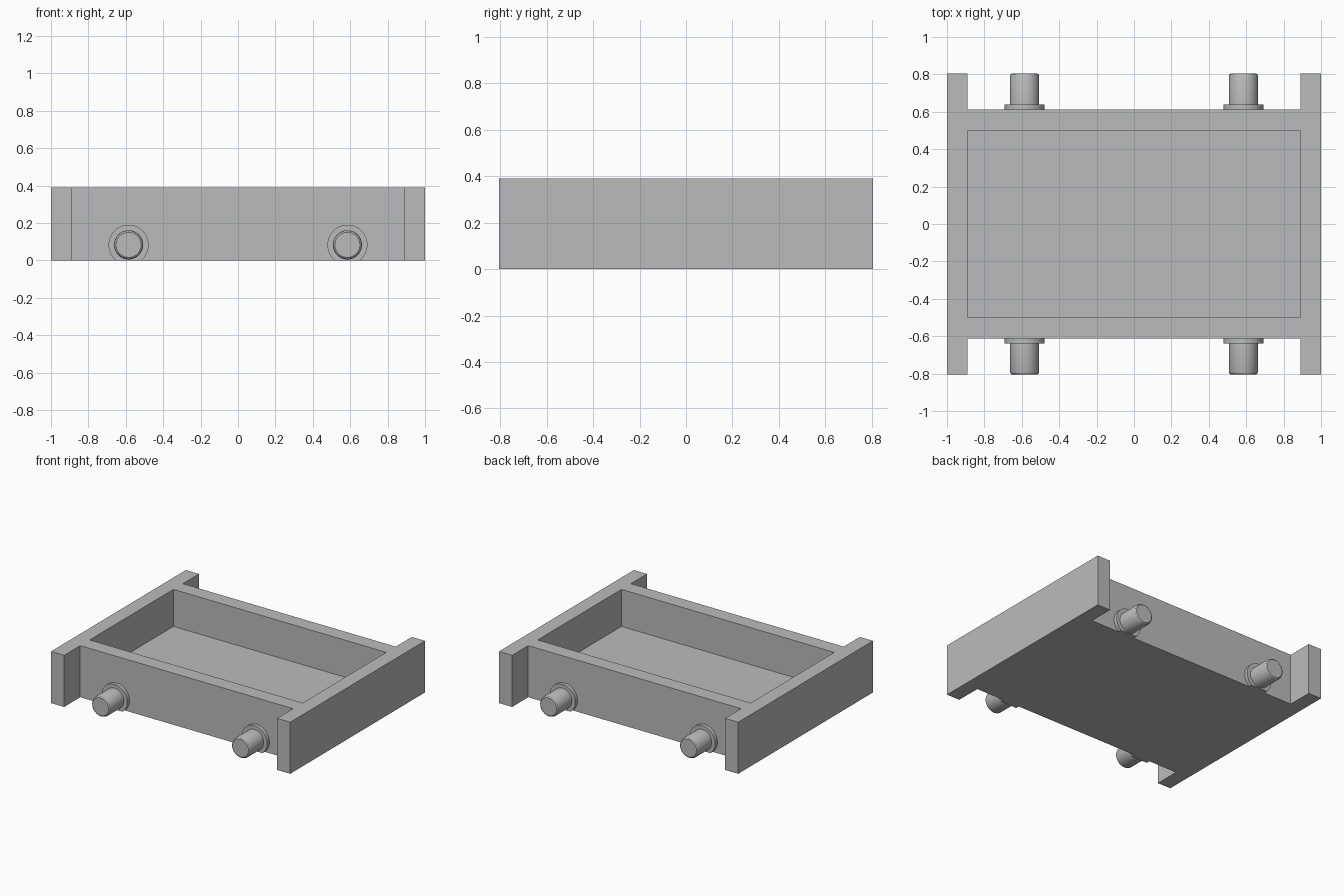
import bpy, bmesh, math
from mathutils import Matrix, Vector

if "Cube" in bpy.data.objects:
    bpy.data.objects.remove(bpy.data.objects["Cube"])

HEIGHT, FLOOR = 0.39, 0.11
grey = bpy.data.materials.new("light grey")
grey.diffuse_color = (0.5, 0.5, 0.5, 1)
grey.use_nodes = True
grey.node_tree.nodes["Principled BSDF"].inputs["Base Color"].default_value = grey.diffuse_color


def make_object(name, bm):
    bmesh.ops.recalc_face_normals(bm, faces=bm.faces[:])
    mesh = bpy.data.meshes.new(name)
    bm.to_mesh(mesh)
    bm.free()
    mesh.materials.append(grey)
    ob = bpy.data.objects.new(name, mesh)
    bpy.context.collection.objects.link(ob)
    return ob


def prism(name, outline, z0, z1):
    bm = bmesh.new()
    face = bm.faces.new([bm.verts.new((x, y, z0)) for x, y in outline])
    top = bmesh.ops.extrude_face_region(bm, geom=[face])["geom"]
    verts = [v for v in top if isinstance(v, bmesh.types.BMVert)]
    bmesh.ops.translate(bm, verts=verts, vec=(0, 0, z1 - z0))
    return make_object(name, bm)


# H-shaped tray body: side rails run past the front and back walls
quarter = [(1, 0.805), (0.89, 0.805), (0.89, 0.613)]
right_back = quarter
left_back = [(-x, y) for x, y in reversed(quarter)]
left_front = [(-x, -y) for x, y in quarter]
right_front = [(x, -y) for x, y in reversed(quarter)]
tray = prism("tray_body", right_back + left_back + left_front + right_front, 0, HEIGHT)

# Rectangular pocket cut from the top
pocket = prism("pocket_cutter", [(-0.89, -0.5), (0.89, -0.5), (0.89, 0.5), (-0.89, 0.5)], FLOOR, 0.6)
pocket.hide_render = True
pocket.hide_viewport = True
cut = tray.modifiers.new("pocket", "BOOLEAN")
cut.operation = "DIFFERENCE"
cut.solver = "EXACT"
cut.object = pocket


# Chamfered pegs with a collar, the collar trimmed flat at the base
def peg(name, x, side):
    profile = [(0, 0.60), (0.107, 0.60), (0.107, 0.64), (0.078, 0.64),
               (0.078, 0.79), (0.074, 0.80), (0.067, 0.805), (0, 0.805)]
    bm = bmesh.new()
    verts = [bm.verts.new((r, y, 0)) for r, y in profile]
    edges = [bm.edges.new(pair) for pair in zip(verts, verts[1:])]
    bmesh.ops.spin(bm, geom=verts + edges, cent=(0, 0, 0), axis=(0, 1, 0),
                   angle=math.tau, steps=48, use_merge=True)
    bmesh.ops.remove_doubles(bm, verts=bm.verts[:], dist=1e-5)
    turn = Matrix.Rotation(0 if side > 0 else math.pi, 4, "Z")
    bm.transform(Matrix.Translation((x, 0, 0.083)) @ turn)
    geom = bm.verts[:] + bm.edges[:] + bm.faces[:]
    trimmed = bmesh.ops.bisect_plane(bm, geom=geom, plane_co=Vector((0, 0, 0)),
                                     plane_no=Vector((0, 0, -1)), clear_outer=True)
    rim = [e for e in trimmed["geom_cut"] if isinstance(e, bmesh.types.BMEdge)]
    bmesh.ops.holes_fill(bm, edges=rim)
    ob = make_object(name, bm)
    bpy.ops.object.select_all(action="DESELECT")
    ob.select_set(True)
    bpy.context.view_layer.objects.active = ob
    bpy.ops.object.shade_smooth_by_angle(angle=math.radians(25))


for side, label in ((-1, "front"), (1, "back")):
    for x, hand in ((-0.585, "left"), (0.585, "right")):
        peg(f"{label}_{hand}_peg", x, side)
